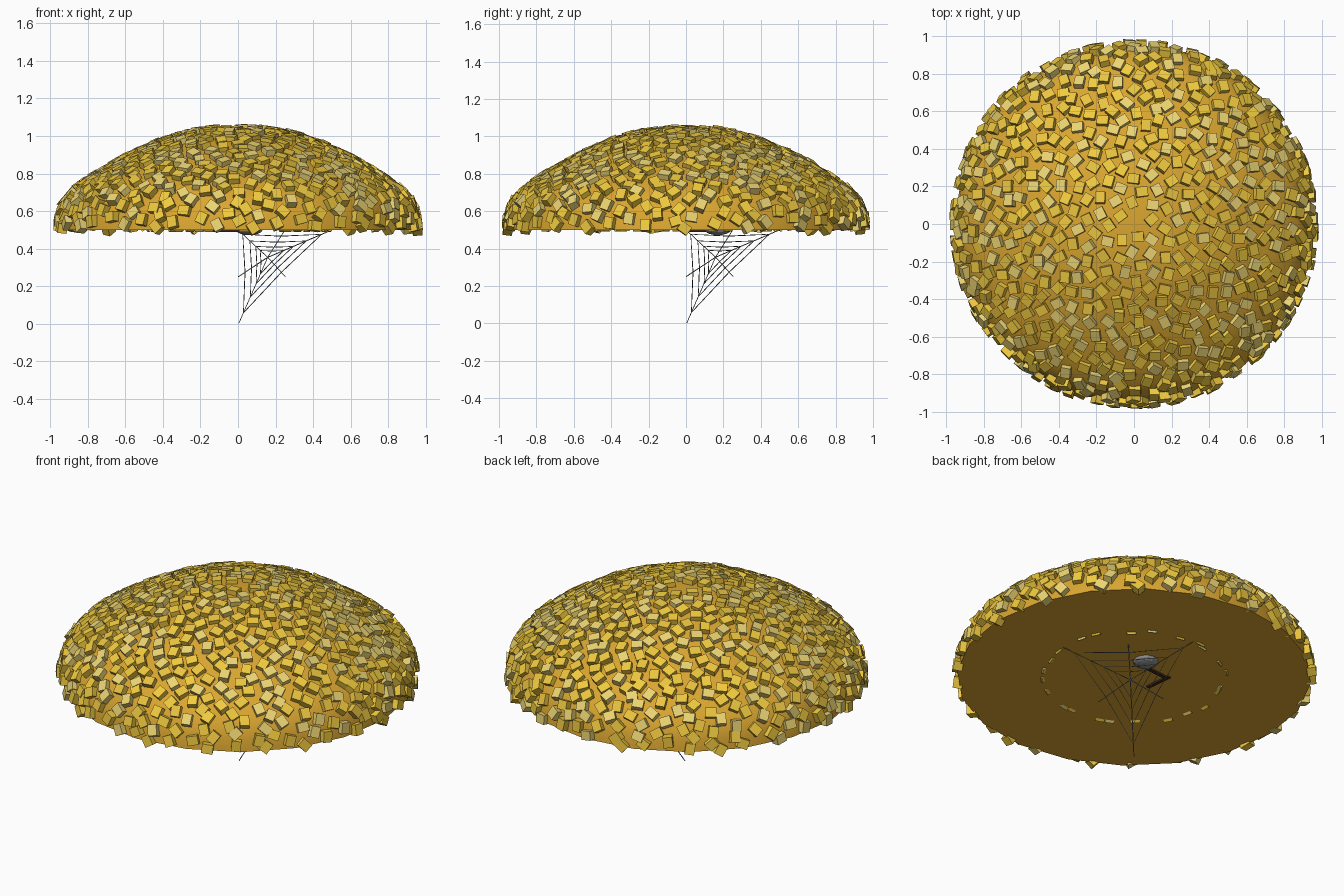
import bpy, bmesh, math, random
from mathutils import Vector, Matrix

if "Cube" in bpy.data.objects:
    bpy.data.objects.remove(bpy.data.objects["Cube"])
random.seed(7)

def mat(name, c):
    m = bpy.data.materials.new(name)
    m.diffuse_color = (*c, 1)
    m.use_nodes = True
    m.node_tree.nodes["Principled BSDF"].inputs["Base Color"].default_value = m.diffuse_color
    return m

amber = mat("amber", (0.70, 0.38, 0.03))
golds = [mat("gold", (0.88, 0.60, 0.05)), mat("pale_gold", (0.84, 0.66, 0.17)),
         mat("deep_gold", (0.82, 0.55, 0.05))]
grey = mat("grey", (0.3, 0.3, 0.3))
dark = mat("dark_brown", (0.05, 0.02, 0.01))
thread = mat("thread", (0.2, 0.2, 0.2))

def finish(bm, name, mats):
    me = bpy.data.meshes.new(name)
    bm.to_mesh(me)
    bm.free()
    ob = bpy.data.objects.new(name, me)
    bpy.context.collection.objects.link(ob)
    for m in mats:
        me.materials.append(m)
    return ob

def add_box(bm, pos, rot, size, mi=0):
    M = Matrix.Translation(pos) @ rot.to_4x4() @ Matrix.Diagonal((*size, 1))
    vs = bmesh.ops.create_cube(bm, size=1, matrix=M)["verts"]
    for f in {f for v in vs for f in v.link_faces}:
        f.material_index = mi

# mound: turned profile (radius, height) with a flat underside
PROFILE = [(0.958, 0.5), (0.95, 0.57), (0.922, 0.645), (0.865, 0.712), (0.765, 0.782),
           (0.66, 0.845), (0.55, 0.903), (0.4, 0.97), (0.25, 1.013), (0.12, 1.03), (0, 1.035)]
SIDES = 20
bm = bmesh.new()
rings = [[bm.verts.new((r * math.cos(k * math.tau / SIDES), r * math.sin(k * math.tau / SIDES), z))
          for k in range(SIDES)] for r, z in PROFILE[:-1]]
for lo, hi in zip(rings, rings[1:]):
    for k in range(SIDES):
        j = (k + 1) % SIDES
        bm.faces.new((lo[k], lo[j], hi[j], hi[k]))
tip = bm.verts.new((0, 0, PROFILE[-1][1]))
for k in range(SIDES):
    bm.faces.new((rings[-1][k], rings[-1][(k + 1) % SIDES], tip))
bm.faces.new(rings[0][::-1])
mound = finish(bm, "mound", [amber])
bpy.context.view_layer.objects.active = mound
mound.select_set(True)
bpy.ops.object.shade_smooth_by_angle(angle=math.radians(40))

# nuggets: little blocks spread evenly by area over the mound, facing outward
segs = []
for (r0, z0), (r1, z1) in zip(PROFILE, PROFILE[1:]):
    segs.append((r0, z0, r1, z1, (r0 + r1) * math.hypot(r1 - r0, z1 - z0)))
total = sum(s[4] for s in segs)

def on_mound(f):
    area = f * total
    for r0, z0, r1, z1, w in segs:
        if area <= w:
            r = math.sqrt(r0 * r0 + (r1 * r1 - r0 * r0) * area / w)
            t = (r - r0) / (r1 - r0)
            return r, z0 + (z1 - z0) * t, z1 - z0, r0 - r1
        area -= w
    return 0, PROFILE[-1][1], 0, 1

bm = bmesh.new()
N = 600
for i in range(N):
    r, z, nr, nz = on_mound(0.012 + 0.985 * (i + 0.5) / N)
    a = i * 2.399963 + random.uniform(-0.03, 0.03)
    n = Vector((nr * math.cos(a), nr * math.sin(a), nz)).normalized()
    p = Vector((r * math.cos(a), r * math.sin(a), z)) + n * random.uniform(-0.003, 0.005)
    rot = (n.to_track_quat('Z', 'Y').to_matrix() @ Matrix.Rotation(random.uniform(0, 6.28), 3, 'Z')
           @ Matrix.Rotation(random.uniform(-0.15, 0.15), 3, 'X'))
    add_box(bm, p, rot, (0.052, 0.062, 0.05), random.randrange(3))
# ring of nuggets just breaking through the underside
for i in range(24):
    a = i * math.tau / 24 + random.uniform(-0.1, 0.1)
    r = random.uniform(0.47, 0.51)
    add_box(bm, Vector((r * math.cos(a), r * math.sin(a), 0.518)),
            Matrix.Rotation(a, 3, 'Z') @ Matrix.Rotation(0.6, 3, 'Y'), (0.04, 0.05, 0.04), i % 3)
finish(bm, "nuggets", golds)

# half-buried objects under the mound
bm = bmesh.new()
bmesh.ops.create_uvsphere(bm, u_segments=12, v_segments=8, radius=1,
    matrix=Matrix.Translation((0.06, 0.17, 0.5)) @ Matrix.Diagonal((0.07, 0.07, 0.028, 1)))
finish(bm, "buried_stone", [grey])
bm = bmesh.new()
add_box(bm, Vector((-0.05, 0.12, 0.5)), Matrix.Rotation(0.1, 3, 'Z'), (0.16, 0.02, 0.02))
add_box(bm, Vector((-0.13, 0.05, 0.5)), Matrix.Rotation(0.1, 3, 'Z'), (0.02, 0.16, 0.02))
finish(bm, "buried_planks", [dark])

# corner cobweb: three anchors, six spokes, sagging triangular rings
A, B, C = Vector((0.004, 0.004, 0.002)), Vector((0.5, 0, 0.5)), Vector((0, 0.5, 0.5))
hub = (A + B + C) / 3 + Vector((-0.01, -0.01, 0.02))
ends = [A, (A + B) / 2, B, (B + C) / 2, C, (C + A) / 2]
cu = bpy.data.curves.new("cobweb", 'CURVE')
cu.dimensions = '3D'
cu.bevel_depth = 0.0025
cu.bevel_resolution = 0

def strand(pts, closed=False):
    s = cu.splines.new('POLY')
    s.points.add(len(pts) - 1)
    for q, p in zip(s.points, pts):
        q.co = (*p, 1)
    s.use_cyclic_u = closed

for e in ends:
    strand([hub, e])
for t in (0.84, 0.6, 0.4, 0.25):
    strand([hub.lerp(e, t * (0.92 if k % 2 else 1)) for k, e in enumerate(ends)], True)
cu.materials.append(thread)
bpy.context.collection.objects.link(bpy.data.objects.new("cobweb", cu))
